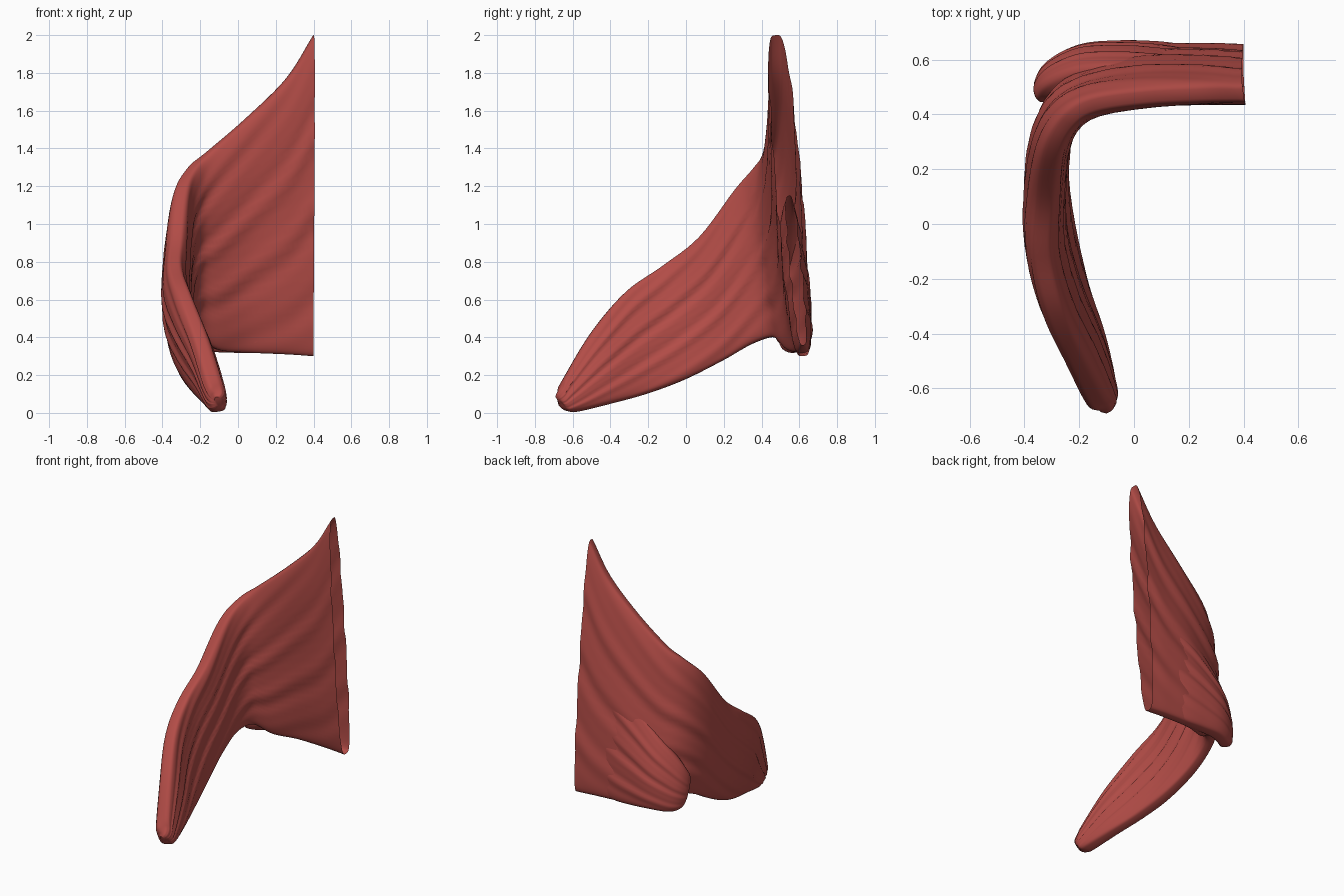
import bpy, bmesh, math
from mathutils import Vector

cube = bpy.data.objects.get("Cube")
if cube:
    bpy.data.objects.remove(cube, do_unlink=True)

red = bpy.data.materials.new("muscle red")
red.use_nodes = True
red.diffuse_color = (0.45, 0.073, 0.063, 1)
red.node_tree.nodes["Principled BSDF"].inputs["Base Color"].default_value = red.diffuse_color

RING = 96   # points around each cross-section
STEPS = 6   # sections between two stations


def spline(points, t):
    """Smooth curve through the points, t counted in stations."""
    last = len(points) - 1
    i = min(int(t), last - 1)
    f = t - i
    b, c = points[i], points[i + 1]
    a = points[i - 1] if i else 2 * b - c
    d = points[i + 2] if i + 2 <= last else 2 * c - b
    return b + 0.5 * f * (c - a + f * (2 * a - 5 * b + 4 * c - d + f * (3 * (b - c) + d - a)))


def muscle_sheet(name, stations, ripple, skew):
    """Loft a hollow rounded sheet, open at its start; a station is lower edge, upper edge, half thickness, bulge."""
    low = [Vector(s[0]) for s in stations]
    high = [Vector(s[1]) for s in stations]
    shape = [Vector((s[2], s[3], 0)) for s in stations]
    last = len(stations) - 1
    bm = bmesh.new()
    rings = []
    for k in range(last * STEPS + 1):
        t = k / STEPS
        lo, hi, sh = (spline(p, t) for p in (low, high, shape))
        t0, t1 = max(t - 0.2, 0), min(t + 0.2, last)
        # fibres fade out towards the rounded end
        depth = ripple * min(1, (last - t) / 4)
        ring = []
        for j in range(RING):
            a = math.tau * j / RING
            v = (1 - math.cos(a)) / 2
            s = math.sin(a)
            along = (spline(low, t1).lerp(spline(high, t1), v)
                     - spline(low, t0).lerp(spline(high, t0), v))
            normal = along.cross(hi - lo).normalized()
            side = math.copysign(abs(s) ** 0.5, s)
            # fibres run along the sheet and drift across it
            phase = v + skew * t
            fibre = math.sin(phase * 31 + side) + 0.6 * math.sin(phase * 53 + 2)
            offset = side * (sh.x + depth * fibre * abs(s)) + sh.y * s * s
            ring.append(bm.verts.new(lo.lerp(hi, v) + normal * offset))
        rings.append(ring)
    for r, q in zip(rings, rings[1:]):
        for j in range(RING):
            n = (j + 1) % RING
            bm.faces.new((r[n], r[j], q[j], q[n]))
    bm.faces.new(rings[-1])
    bmesh.ops.recalc_face_normals(bm, faces=bm.faces[:])
    mesh = bpy.data.meshes.new(name)
    bm.to_mesh(mesh)
    bm.free()
    mesh.materials.append(red)
    obj = bpy.data.objects.new(name, mesh)
    bpy.context.collection.objects.link(obj)
    bpy.ops.object.select_all(action="DESELECT")
    obj.select_set(True)
    bpy.context.view_layer.objects.active = obj
    bpy.ops.object.shade_smooth_by_angle(angle=math.radians(50))


# Main sheet: from the open straight end, around the corner, down to the rounded tip
muscle_sheet("main_muscle_sheet", [
    ((.40, .62, .30), (.40, .475, 2.0), .068, 0),
    ((.26, .62, .31), (.26, .475, 1.775), .07, 0),
    ((.05, .61, .32), (.05, .465, 1.565), .07, 0),
    ((-.11, .555, .335), (-.15, .435, 1.39), .07, 0),
    ((-.225, .48, .40), (-.245, .37, 1.30), .07, 0.01),
    ((-.285, .36, .37), (-.30, .26, 1.18), .07, 0.01),
    ((-.29, .20, .28), (-.325, .07, .93), .072, 0.015),
    ((-.255, .00, .18), (-.335, -.12, .78), .07, 0.02),
    ((-.205, -.20, .105), (-.29, -.32, .64), .067, 0.015),
    ((-.15, -.40, .05), (-.21, -.50, .43), .063, 0),
    ((-.11, -.57, .01), (-.14, -.64, .20), .058, 0),
    ((-.105, -.63, .012), (-.112, -.675, .125), .046, 0),
    ((-.10, -.665, .04), (-.11, -.69, .085), .018, 0),
], 0.006, 0.06)

# Lower lobe: swells out of the back of the sheet and ends at the corner
muscle_sheet("lower_back_lobe", [
    ((.30, .62, .36), (.30, .545, 1.15), .03, 0),
    ((.12, .62, .32), (.12, .54, 1.08), .062, 0),
    ((-.03, .62, .32), (-.03, .54, .96), .066, 0.006),
    ((-.17, .61, .325), (-.18, .53, .80), .066, 0.01),
    ((-.265, .575, .32), (-.28, .495, .68), .062, 0.005),
    ((-.315, .53, .335), (-.325, .465, .59), .05, 0),
    ((-.33, .49, .38), (-.33, .445, .52), .025, 0),
], 0.005, 0.03)
